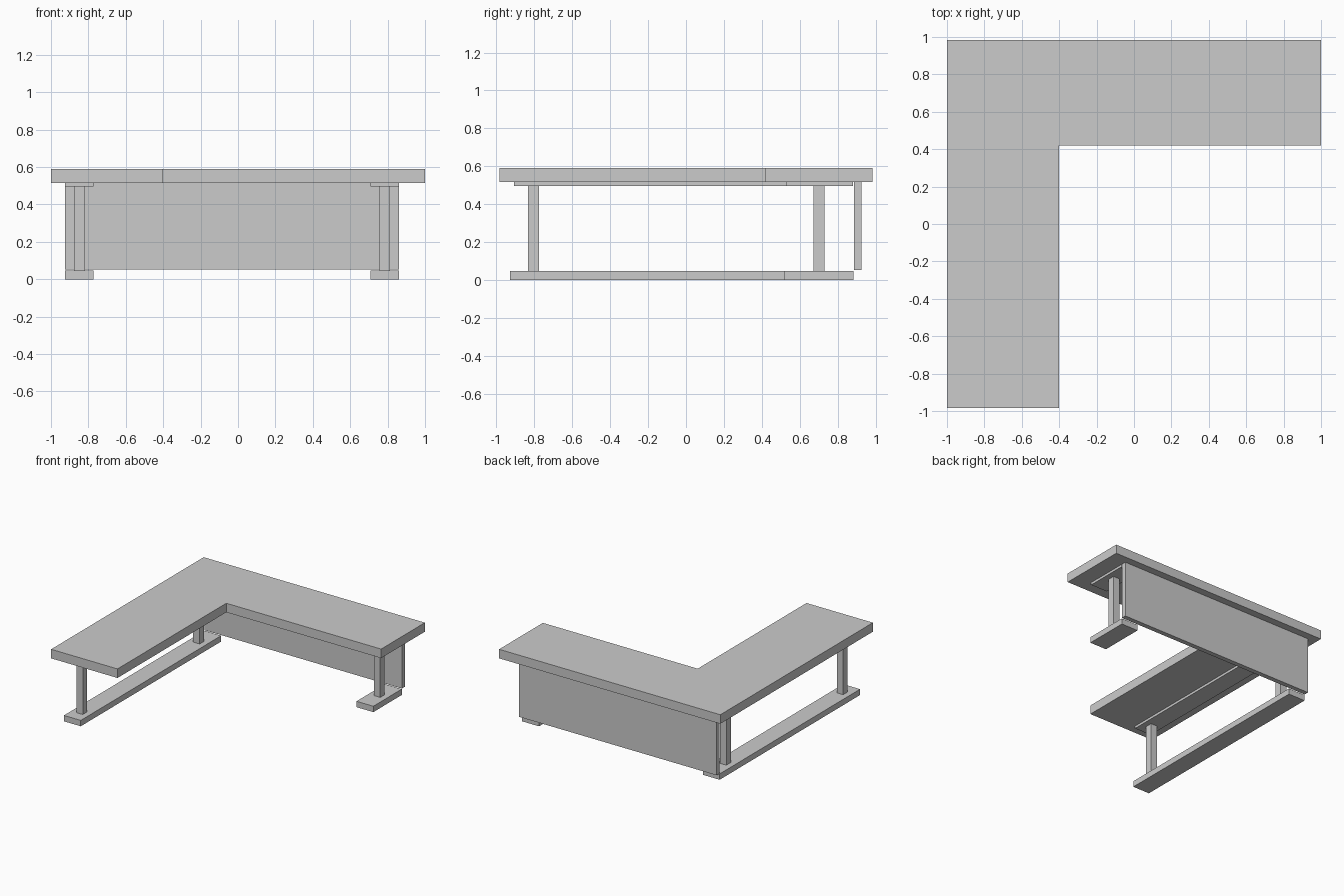
import bpy, bmesh

if "Cube" in bpy.data.objects:
    bpy.data.objects.remove(bpy.data.objects["Cube"])


def prism(name, outline, z0, z1):
    """Extrude a flat xy outline between two heights."""
    bm = bmesh.new()
    face = bm.faces.new([bm.verts.new((x, y, z0)) for x, y in outline])
    new = bmesh.ops.extrude_face_region(bm, geom=[face])["geom"]
    verts = [v for v in new if isinstance(v, bmesh.types.BMVert)]
    bmesh.ops.translate(bm, verts=verts, vec=(0, 0, z1 - z0))
    bmesh.ops.recalc_face_normals(bm, faces=bm.faces)
    mesh = bpy.data.meshes.new(name)
    bm.to_mesh(mesh)
    bm.free()
    obj = bpy.data.objects.new(name, mesh)
    bpy.context.collection.objects.link(obj)
    return obj


def box(name, x0, x1, y0, y1, z0, z1):
    return prism(name, [(x0, y0), (x1, y0), (x1, y1), (x0, y1)], z0, z1)


FOOT_TOP, PLATE_BOTTOM, TOP_BOTTOM, TOP = 0.048, 0.496, 0.516, 0.59

# L-shaped desktop
prism("desktop", [(-1, -0.985), (-0.4, -0.985), (-0.4, 0.42),
                  (1, 0.42), (1, 0.985), (-1, 0.985)], TOP_BOTTOM, TOP)

# Leg frames: floor foot, upper mounting plate and square posts
frames = [("left", -0.848, -0.928, -0.908, (-0.806, 0.703)),
          ("right", 0.785, 0.518, 0.527, (0.703,))]
for side, cx, foot_y, plate_y, posts in frames:
    box(f"{side}_foot", cx - 0.076, cx + 0.076, foot_y, 0.885, 0, FOOT_TOP)
    box(f"{side}_mounting_plate", cx - 0.076, cx + 0.076, plate_y, 0.882,
        PLATE_BOTTOM, TOP_BOTTOM)
    for i, y in enumerate(posts):
        box(f"{side}_leg_{i + 1}", cx - 0.029, cx + 0.029, y - 0.029, y + 0.029,
            FOOT_TOP, PLATE_BOTTOM)

# Modesty panel along the back
box("back_panel", -0.924, 0.861, 0.886, 0.925, 0.052, TOP_BOTTOM)
